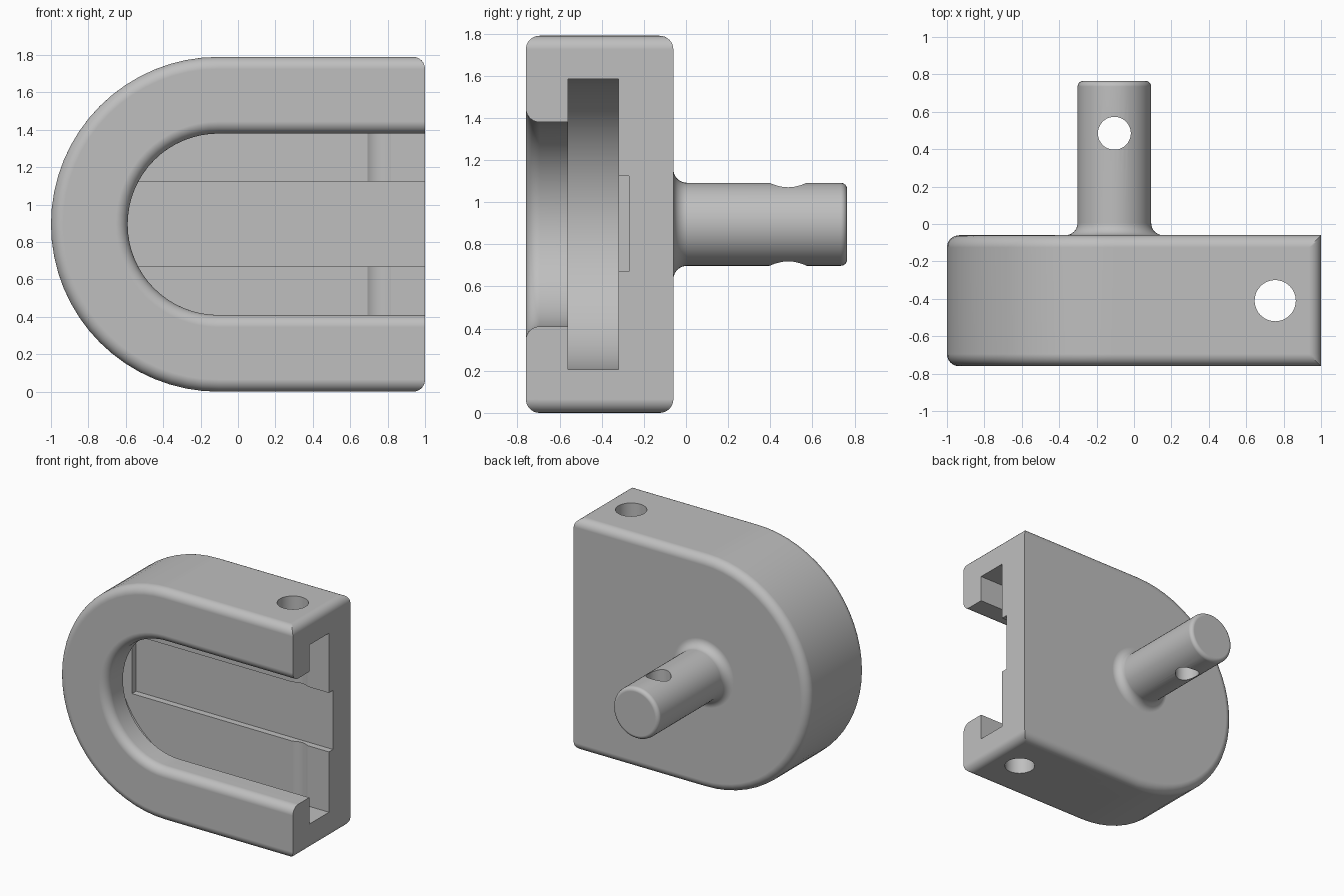
import bpy, bmesh, math
from mathutils import Matrix, Vector

if "Cube" in bpy.data.objects:
    bpy.data.objects.remove(bpy.data.objects["Cube"])

CX, CZ = -0.105, 0.895      # centre of all the rounded ends
R, FIL = 0.895, 0.065       # outer radius and edge fillet
FRONT, BACK = -0.76, -0.06

grey = bpy.data.materials.new("grey")
grey.diffuse_color = (0.52, 0.52, 0.52, 1)
grey.use_nodes = True
grey.node_tree.nodes["Principled BSDF"].inputs["Base Color"].default_value = grey.diffuse_color


def make_object(name, bm):
    bmesh.ops.remove_doubles(bm, verts=bm.verts, dist=1e-5)
    bmesh.ops.recalc_face_normals(bm, faces=bm.faces)
    me = bpy.data.meshes.new(name)
    bm.to_mesh(me)
    bm.free()
    me.materials.append(grey)
    ob = bpy.data.objects.new(name, me)
    bpy.context.collection.objects.link(ob)
    return ob


def loft(name, loops):
    """Skin closed point loops and cap both ends."""
    bm = bmesh.new()
    rings = [[bm.verts.new(p) for p in loop] for loop in loops]
    for a, b in zip(rings, rings[1:]):
        n = len(a)
        for i in range(n):
            j = (i + 1) % n
            bm.faces.new((a[i], a[j], b[j], b[i]))
    bm.faces.new(rings[0])
    bm.faces.new(rings[-1])
    return make_object(name, bm)


def u_loop(y, r, right, corner=0.0, n=32):
    """U outline in the xz plane, optionally with rounded right corners."""
    end = [(right, r)]
    if corner:
        start = math.asin(min(1, max(0, (r - (R - corner)) / corner)))
        end = [(right - corner + corner * math.cos(start * (1 - k / 6)),
                R - corner + corner * math.sin(start * (1 - k / 6))) for k in range(7)]
    pts = [(x, -z) for x, z in reversed(end)]
    for k in range(n + 1):
        a = -math.pi / 2 - math.pi * k / n
        pts.append((CX + r * math.cos(a), r * math.sin(a)))
    pts += end
    return [(x, y, CZ + z) for x, z in pts]


def cylinder(name, centre, r, depth):
    bm = bmesh.new()
    bmesh.ops.create_cone(bm, cap_ends=True, segments=48, radius1=r, radius2=r,
                          depth=depth, matrix=Matrix.Translation(centre))
    return make_object(name, bm)


def box(name, lo, hi):
    lo, hi = Vector(lo), Vector(hi)
    bm = bmesh.new()
    bmesh.ops.create_cube(bm, size=1, matrix=Matrix.Translation((lo + hi) / 2)
                          @ Matrix.Diagonal((*(hi - lo), 1)))
    return make_object(name, bm)


def combine(target, tool, operation):
    mod = target.modifiers.new("cut", 'BOOLEAN')
    mod.operation, mod.object, mod.solver = operation, tool, 'EXACT'
    bpy.context.view_layer.objects.active = target
    bpy.ops.object.modifier_apply(modifier=mod.name)
    bpy.data.objects.remove(tool, do_unlink=True)


quarter = [math.pi / 2 * k / 8 for k in range(9)]

# Body: U-shaped block with filleted front and back rims
rims = [(FRONT + FIL * (1 - math.sin(a)), R - FIL + FIL * math.cos(a)) for a in reversed(quarter)]
rims += [(BACK - FIL * (1 - math.sin(a)), R - FIL + FIL * math.cos(a)) for a in quarter]
body = loft("slotted_mount", [u_loop(y, r, 1.0, FIL) for y, r in rims])

# Front opening, flaring out through a rounded lip
lip = [(-0.85, 0.485 + FIL)]
lip += [(FRONT + FIL * (1 - math.cos(a)), 0.485 + FIL * (1 - math.sin(a))) for a in quarter]
lip += [(-0.45, 0.485)]
combine(body, loft("opening_cutter", [u_loop(y, r, 1.2) for y, r in lip]), 'DIFFERENCE')

# Wider inner slot and the shallow channel in its floor
combine(body, loft("slot_cutter", [u_loop(y, 0.69, 1.3) for y in (-0.56, -0.32)]), 'DIFFERENCE')
combine(body, box("channel_cutter", (-0.68, -0.4, 0.67), (1.4, -0.27, 1.125)), 'DIFFERENCE')

# Cross hole through both arms
combine(body, cylinder("arm_hole_cutter", (0.755, -0.41, CZ), 0.11, 3), 'DIFFERENCE')

# Rear pin: base fillet, straight shank, rounded tip
PR, TIP, TR = 0.197, 0.765, 0.03
prof = [(-0.12, PR + FIL)]
prof += [(BACK + FIL * (1 - math.cos(a)), PR + FIL * (1 - math.sin(a))) for a in quarter]
prof += [(TIP - TR * (1 - math.sin(a)), PR - TR * (1 - math.cos(a))) for a in quarter[::2]]
pin = loft("pin", [[(CX + r * math.cos(t), y, CZ + r * math.sin(t))
                    for t in (2 * math.pi * k / 48 for k in range(48))] for y, r in prof])
combine(pin, cylinder("pin_hole_cutter", (CX, 0.485, CZ), 0.088, 1), 'DIFFERENCE')
combine(body, pin, 'UNION')

# Smooth shading with crisp edges
bpy.ops.object.select_all(action='DESELECT')
body.select_set(True)
bpy.context.view_layer.objects.active = body
bpy.ops.object.shade_smooth_by_angle(angle=math.radians(30))
weighted = body.modifiers.new("even_normals", 'WEIGHTED_NORMAL')
weighted.keep_sharp = True
